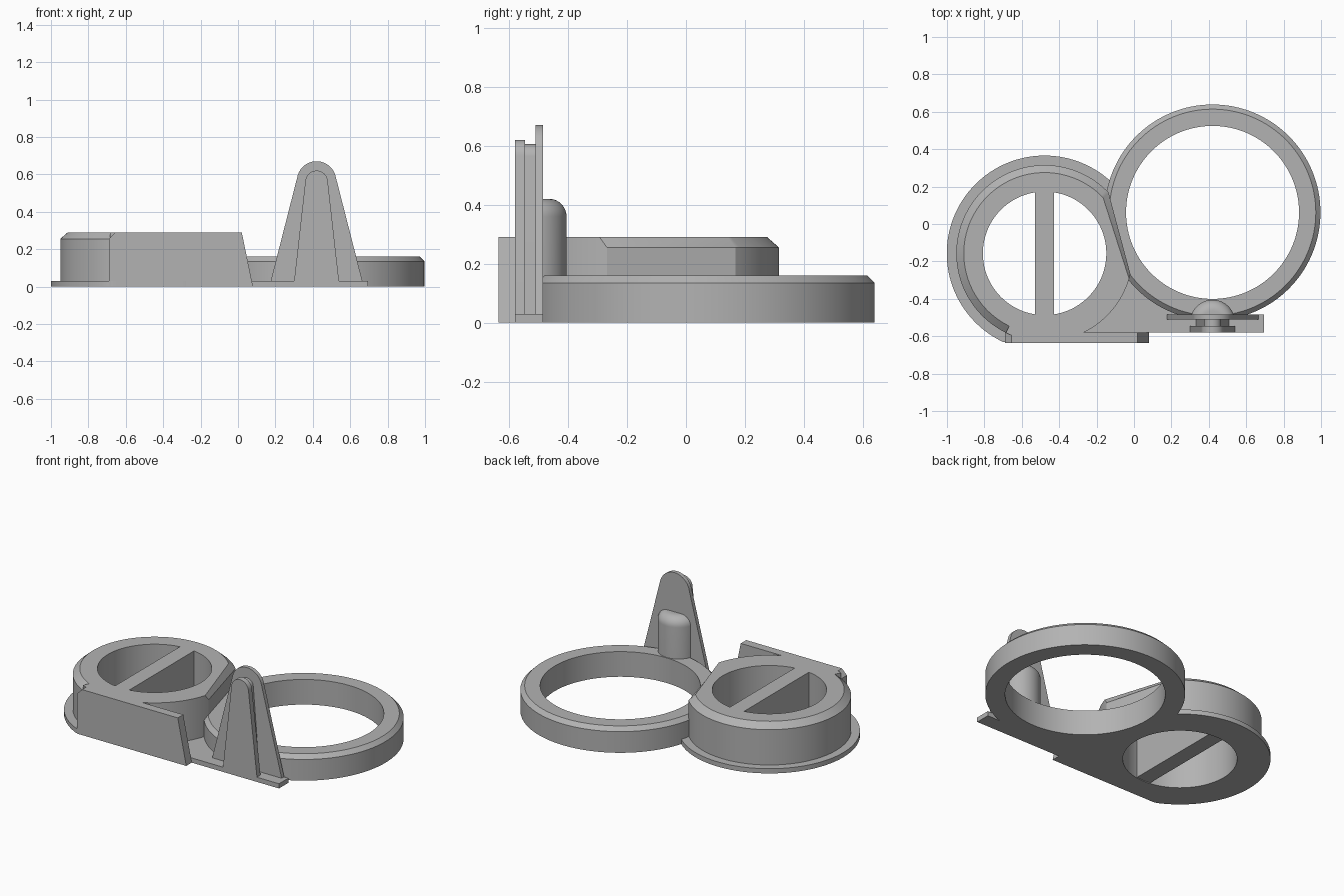
import bpy, bmesh
from math import sin, cos, pi, radians, sqrt, atan2
from mathutils import Vector

cube = bpy.data.objects.get("Cube")
if cube:
    bpy.data.objects.remove(cube, do_unlink=True)

GREY = 0.45
mat = bpy.data.materials.new("plain_grey")
mat.use_nodes = True
mat.diffuse_color = (GREY, GREY, GREY, 1)
mat.node_tree.nodes["Principled BSDF"].inputs["Base Color"].default_value = (GREY, GREY, GREY, 1)

CUP = Vector((-0.478, -0.157, 0))    # centre of the raised cup
RING = Vector((0.42, 0.062, 0))      # centre of the large ring
CUP_HOLE, RING_HOLE = 0.33, 0.4625
TOP, BASE, CHAMFER_Z = 0.29, 0.03, 0.255


def finish(name, bm):
    bmesh.ops.recalc_face_normals(bm, faces=bm.faces)
    mesh = bpy.data.meshes.new(name)
    bm.to_mesh(mesh)
    bm.free()
    obj = bpy.data.objects.new(name, mesh)
    bpy.context.collection.objects.link(obj)
    mesh.materials.append(mat)
    return obj


def activate(obj):
    bpy.ops.object.select_all(action='DESELECT')
    obj.select_set(True)
    bpy.context.view_layer.objects.active = obj


def loft(name, layers):
    """Solid through stacked outlines with equal point counts."""
    bm = bmesh.new()
    rows = [[bm.verts.new(p) for p in layer] for layer in layers]
    n = len(rows[0])
    for a, b in zip(rows, rows[1:]):
        for i in range(n):
            j = (i + 1) % n
            bm.faces.new((a[i], a[j], b[j], b[i]))
    bm.faces.new(rows[0])
    bm.faces.new(rows[-1])
    return finish(name, bm)


def circle(centre, r, z, n=128):
    return [(centre.x + r * cos(2 * pi * i / n), centre.y + r * sin(2 * pi * i / n), z)
            for i in range(n)]


def slab(name, outline, z0, z1):
    return loft(name, [[(x, y, z) for x, y in outline] for z in (z0, z1)])


def upright(name, profile, y0, y1):
    """Extrude an x-z profile along y."""
    return loft(name, [[(x, y, z) for x, z in profile] for y in (y0, y1)])


def cut(obj, centre, r):
    cutter = loft("hole_cutter", [circle(centre, r, -0.5), circle(centre, r, 1)])
    cutter.hide_render = True
    mod = obj.modifiers.new("hole", 'BOOLEAN')
    mod.operation, mod.solver, mod.object = 'DIFFERENCE', 'EXACT', cutter
    activate(obj)
    bpy.ops.object.modifier_apply(modifier=mod.name)
    bpy.data.objects.remove(cutter, do_unlink=True)


# Large ring with a chamfered top edge
large_ring = loft("large_ring", [circle(RING, 0.577, 0), circle(RING, 0.577, 0.135),
                                 circle(RING, 0.552, 0.16)])
cut(large_ring, RING, RING_HOLE)

# Thin flange under the cup, trimmed flat at the front
FRONT = -0.635
flange_outline = [(x, max(y, FRONT)) for x, y, _ in circle(CUP, 0.523, 0)]
flange = slab("cup_flange", flange_outline, 0, BASE)
cut(flange, CUP, CUP_HOLE)
cut(flange, RING, RING_HOLE)

# Cup body: arc with a flat side, chamfered except along the front right
R, INSET = 0.472, 0.04
FLAT_LOW, FLAT_HIGH, ARC_END = -13.6, 43.6, 244
lower, upper = [], []
for i in range(91):
    a = radians(FLAT_HIGH + (ARC_END - FLAT_HIGH) * i / 90)
    lower.append((R, a))
    upper.append((R - INSET, a))
for i in range(46):
    a = radians(ARC_END + (360 + FLAT_LOW - ARC_END) * i / 45)
    lower.append((R, a))
    upper.append((R, min(a, radians(360 + FLAT_LOW - 3.2 + i * 0.001))))


def polar(points, z):
    return [(CUP.x + r * cos(a), CUP.y + r * sin(a), z) for r, a in points]


cup = loft("cup_body", [polar(lower, 0), polar(lower, CHAMFER_Z), polar(upper, TOP)])
cut(cup, CUP, CUP_HOLE)

# Bar across the cup
w, h = 0.05, 0.333
slab("cup_bar", [(CUP.x + sx * w, CUP.y + sy * h)
                 for sx, sy in ((-1, -1), (1, -1), (1, 1), (-1, 1))], 0.005, TOP)

# Straight front wall with a sloping right end
upright("front_wall", [(-0.69, 0), (-0.69, CHAMFER_Z), (-0.655, TOP), (0.02, TOP), (0.08, 0)],
        FRONT, -0.58)

# Low platform joining the cup, ring and tower
platform = slab("platform", [(-0.3, -0.58), (0.695, -0.58), (0.695, -0.485), (0.42, -0.485),
                             (0.17, -0.42), (0, -0.2), (-0.1, -0.4)], 0, BASE)
cut(platform, RING, RING_HOLE)


# Tower made from three round-topped tapering plates
def tower_plate(name, half_width, radius, top, y0, y1):
    cx, cz = RING.x, top - radius
    dx, dz = half_width, cz - BASE
    tilt = atan2(dz, dx) - pi / 2 + atan2(radius, sqrt(dx * dx + dz * dz - radius * radius))
    tilt = max(0.05, tilt + pi / 2 - atan2(dz, dx) if tilt < 0 else tilt)
    tilt = min(tilt, atan2(half_width - radius, dz))
    arc = [(cx + radius * cos(a), cz + radius * sin(a))
           for a in (tilt + (pi - 2 * tilt) * i / 24 for i in range(25))]
    upright(name, [(cx - dx, 0.01), (cx + dx, 0.01)] + arc, y0, y1)


tower_plate("tower_back_plate", 0.25, 0.105, 0.67, -0.51, -0.485)
tower_plate("tower_middle_plate", 0.09, 0.045, 0.605, -0.55, -0.505)
tower_plate("tower_front_plate", 0.122, 0.06, 0.62, -0.58, -0.545)

# Rounded peg behind the tower
peg_centre = Vector((RING.x, -0.525, 0))
peg_r, fillet, peg_top = 0.12, 0.06, 0.42
peg_layers = [circle(peg_centre, peg_r, 0.005, 64)]
for i in range(11):
    a = pi / 2 * i / 10
    peg_layers.append(circle(peg_centre, peg_r - fillet + fillet * cos(a),
                             peg_top - fillet + fillet * sin(a), 64))
peg = loft("rounded_peg", peg_layers)
bm = bmesh.new()
bm.from_mesh(peg.data)
res = bmesh.ops.bisect_plane(bm, geom=bm.verts[:] + bm.edges[:] + bm.faces[:],
                             plane_co=(0, -0.49, 0), plane_no=(0, -1, 0), clear_outer=True)
bmesh.ops.holes_fill(bm, edges=[e for e in bm.edges if e.is_boundary])
bm.to_mesh(peg.data)
bm.free()

# Smooth the round walls and keep the edges crisp
for obj in bpy.context.collection.objects:
    if obj.type == 'MESH' and mat.name in obj.data.materials:
        activate(obj)
        bpy.ops.object.shade_smooth_by_angle(angle=radians(25))
